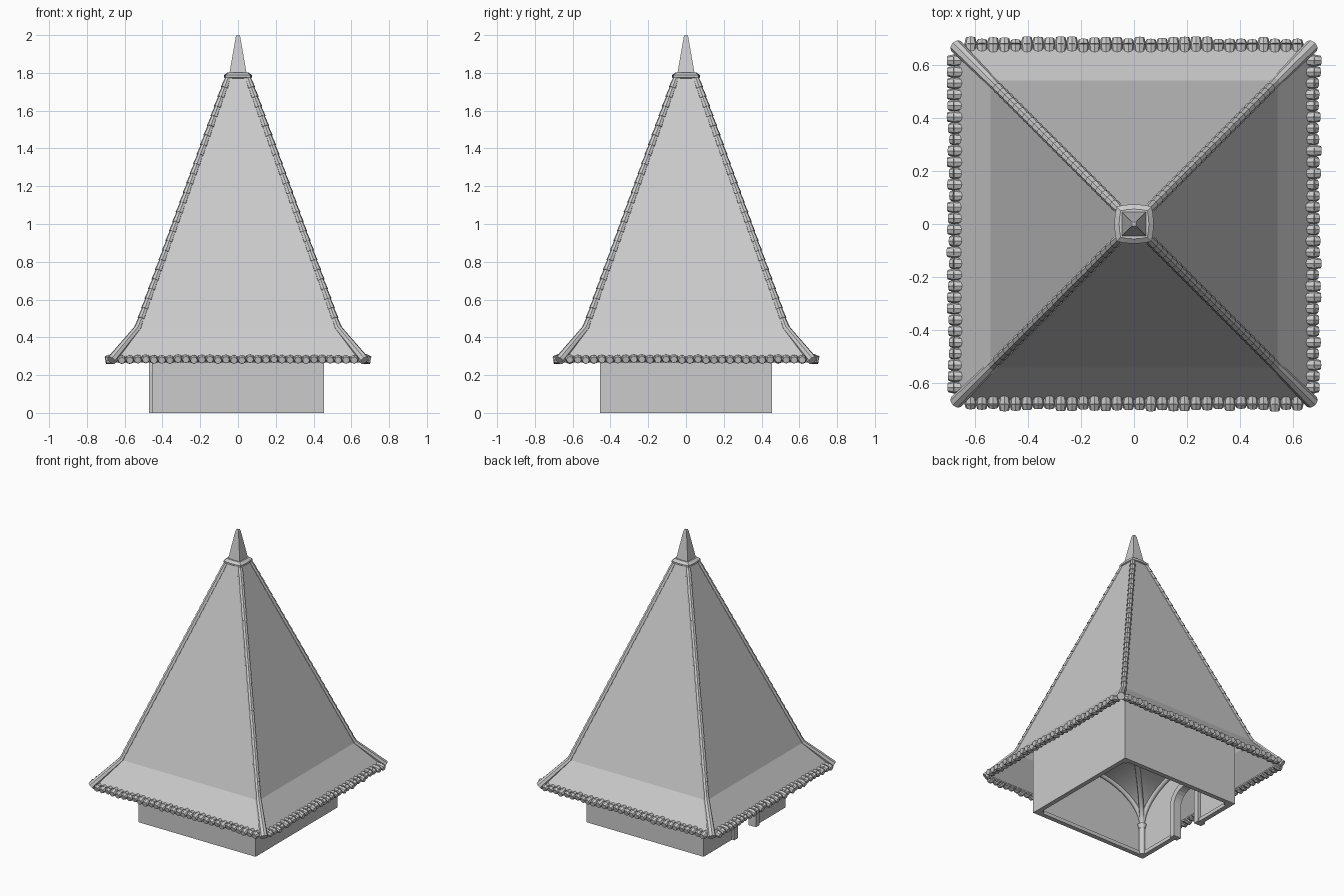
import bpy, bmesh, math, random
from mathutils import Matrix, Vector

random.seed(4)
if "Cube" in bpy.data.objects:
    bpy.data.objects.remove(bpy.data.objects["Cube"], do_unlink=True)

GREY = (0.6, 0.6, 0.6, 1)
stone = bpy.data.materials.new("stone_grey")
stone.use_nodes = True
stone.diffuse_color = GREY
stone.node_tree.nodes["Principled BSDF"].inputs["Base Color"].default_value = GREY


def finish(bm, name, smooth=False):
    bmesh.ops.recalc_face_normals(bm, faces=bm.faces)
    mesh = bpy.data.meshes.new(name)
    bm.to_mesh(mesh)
    bm.free()
    mesh.materials.append(stone)
    obj = bpy.data.objects.new(name, mesh)
    bpy.context.collection.objects.link(obj)
    if smooth:
        bpy.ops.object.select_all(action='DESELECT')
        obj.select_set(True)
        bpy.context.view_layer.objects.active = obj
        bpy.ops.object.shade_smooth_by_angle(angle=math.radians(40))
    return obj


def loft(name, rings, closed=False, bulge=0.0):
    """Stack square rings (half width, z); bulge bows the sides outward."""
    bm = bmesh.new()
    loops = []
    for h, z in rings:
        loop = []
        for k in range(4):
            turn = Matrix.Rotation(k * math.pi / 2, 3, 'Z')
            for s in ((-1, -0.5, 0, 0.5) if bulge else (-1,)):
                y = -h * (1 + bulge * (1 - s * s))
                loop.append(bm.verts.new(turn @ Vector((h * s, y, z))))
        loops.append(loop)
    pairs = list(zip(loops, loops[1:]))
    if closed:
        pairs.append((loops[-1], loops[0]))
    else:
        bm.faces.new(loops[0])
        bm.faces.new(loops[-1])
    n = len(loops[0])
    for a, b in pairs:
        for i in range(n):
            j = (i + 1) % n
            bm.faces.new((a[i], a[j], b[j], b[i]))
    return finish(bm, name)


def tube(bm, p, q, r1, r2, sides=8):
    p, q = Vector(p), Vector(q)
    d = q - p
    m = Matrix.Translation((p + q) / 2) @ d.to_track_quat('Z', 'Y').to_matrix().to_4x4()
    bmesh.ops.create_cone(bm, cap_ends=True, segments=sides, radius1=r1,
                          radius2=r2, depth=d.length, matrix=m)


def slab(name, outline, x0, x1):
    """Extrude a (y, z) outline along x."""
    bm = bmesh.new()
    face = bm.faces.new([bm.verts.new((x0, y, z)) for y, z in outline])
    out = bmesh.ops.extrude_face_region(bm, geom=[face])["geom"]
    bmesh.ops.translate(bm, vec=(x1 - x0, 0, 0),
                        verts=[v for v in out if isinstance(v, bmesh.types.BMVert)])
    return finish(bm, name)


def box(name, lo, hi):
    return slab(name, [(lo[1], lo[2]), (hi[1], lo[2]), (hi[1], hi[2]), (lo[1], hi[2])],
                lo[0], hi[0])


def arch(r, spring, steps=12):
    """Door outline from the -y foot over the top to the +y foot."""
    curve = [(-r * math.cos(math.pi * i / steps), spring + r * math.sin(math.pi * i / steps))
             for i in range(steps + 1)]
    return [(-r, 0)] + curve + [(r, 0)]


# Roof shell with flared eaves
loft("roof", [(0.665, 0.285), (0.54, 0.45), (0.06, 1.78),
              (0.05, 1.74), (0.52, 0.43), (0.655, 0.268)], closed=True)

# Cap and spire
loft("cap", [(0.05, 1.745), (0.055, 1.77), (0.065, 1.775), (0.066, 1.788), (0.05, 1.802)],
     bulge=0.12)
loft("spire", [(0.046, 1.795), (0.012, 1.99), (0.008, 2.0)])

# Hip tiles on the four ridges
bm = bmesh.new()
eave, knee, top = Vector((0.67, 0.67, 0.278)), Vector((0.53, 0.53, 0.448)), Vector((0.053, 0.053, 1.77))
COUNT = 26
for k in range(4):
    turn = Matrix.Rotation(k * math.pi / 2, 3, 'Z')
    tube(bm, turn @ eave, turn @ knee, 0.026, 0.02)
    for i in range(COUNT):
        a = knee.lerp(top, i / COUNT)
        b = knee.lerp(top, min(1, (i + 1.15) / COUNT))
        tube(bm, turn @ a, turn @ b, 0.021, 0.016)
finish(bm, "hip_tiles", True)

# Rounded tiles along the eaves
bm = bmesh.new()
TILES = 30
for k in range(4):
    turn = Matrix.Rotation(k * math.pi / 2, 3, 'Z')
    for i in range(TILES):
        x = -0.615 + 1.23 * i / (TILES - 1)
        out = random.uniform(0.69, 0.703)
        z = 0.285 + random.uniform(-0.003, 0.003)
        tube(bm, turn @ Vector((x, -0.645, z + 0.004)), turn @ Vector((x, -0.675, z)), 0.019, 0.024)
        tube(bm, turn @ Vector((x, -0.675, z)), turn @ Vector((x, -out, z - 0.005)), 0.024, 0.018)
finish(bm, "eave_tiles", True)

# Walls, the -x one with an arched doorway
W, T, H = 0.455, 0.02, 0.56
I = W - T
box("left_wall", (I, -W, 0), (W, W, H))
box("front_wall", (-I, -W, 0), (I, -I, H))
box("back_wall", (-I, I, 0), (I, W, H))
slab("door_wall", [(-W, H), (-W, 0)] + arch(0.11, 0.22) + [(W, 0), (W, H)], -W, -I)

# Door surround
slab("door_frame", arch(0.14, 0.22) + arch(0.1, 0.22)[::-1], -0.472, -0.415)

# Low plinth around the inside
for s in (-1, 1):
    box("plinth_side", (-I, s * I, 0), (I, s * (I - 0.012), 0.025))
    box("plinth_door", (-I, s * 0.14, 0), (-I + 0.012, s * I, 0.025))
box("plinth_left", (I - 0.012, -I, 0), (I, I, 0.025))

# Groin vault
SPRING, RISE, N = 0.21, 0.26, 24


def vault_z(u):
    return SPRING + RISE * math.sqrt(max(0, 1 - u * u))


steps = [-math.cos(math.pi * i / N) for i in range(N + 1)]
bm = bmesh.new()
grid = [[bm.verts.new((I * u, I * v, max(vault_z(u), vault_z(v)))) for v in steps] for u in steps]
for i in range(N):
    for j in range(N):
        bm.faces.new((grid[i][j], grid[i + 1][j], grid[i + 1][j + 1], grid[i][j + 1]))
vault = finish(bm, "vault", True)
vault.data.flip_normals()

# Vault ribs along diagonals and walls
ribs = bpy.data.curves.new("vault_ribs", 'CURVE')
ribs.dimensions = '3D'
ribs.bevel_depth = 0.016
ribs.bevel_resolution = 2
R = I - 0.012
paths = [[(R * u, s * R * u, vault_z(u)) for u in steps] for s in (-1, 1)]
for s in (-1, 1):
    paths.append([(R * u, s * R, vault_z(u)) for u in steps])
    paths.append([(s * R, R * u, vault_z(u)) for u in steps])
for path in paths:
    spline = ribs.splines.new('POLY')
    spline.points.add(len(path) - 1)
    for point, co in zip(spline.points, path):
        point.co = (*co, 1)
ribs.materials.append(stone)
bpy.context.collection.objects.link(bpy.data.objects.new("vault_ribs", ribs))

# Corner posts carrying the ribs
bm = bmesh.new()
for sx in (-1, 1):
    for sy in (-1, 1):
        x, y = sx * (I - 0.015), sy * (I - 0.015)
        tube(bm, (x, y, 0), (x, y, SPRING), 0.02, 0.02, 12)
        tube(bm, (x, y, SPRING - 0.02), (x, y, SPRING + 0.01), 0.022, 0.03, 12)
finish(bm, "corner_posts", True)
